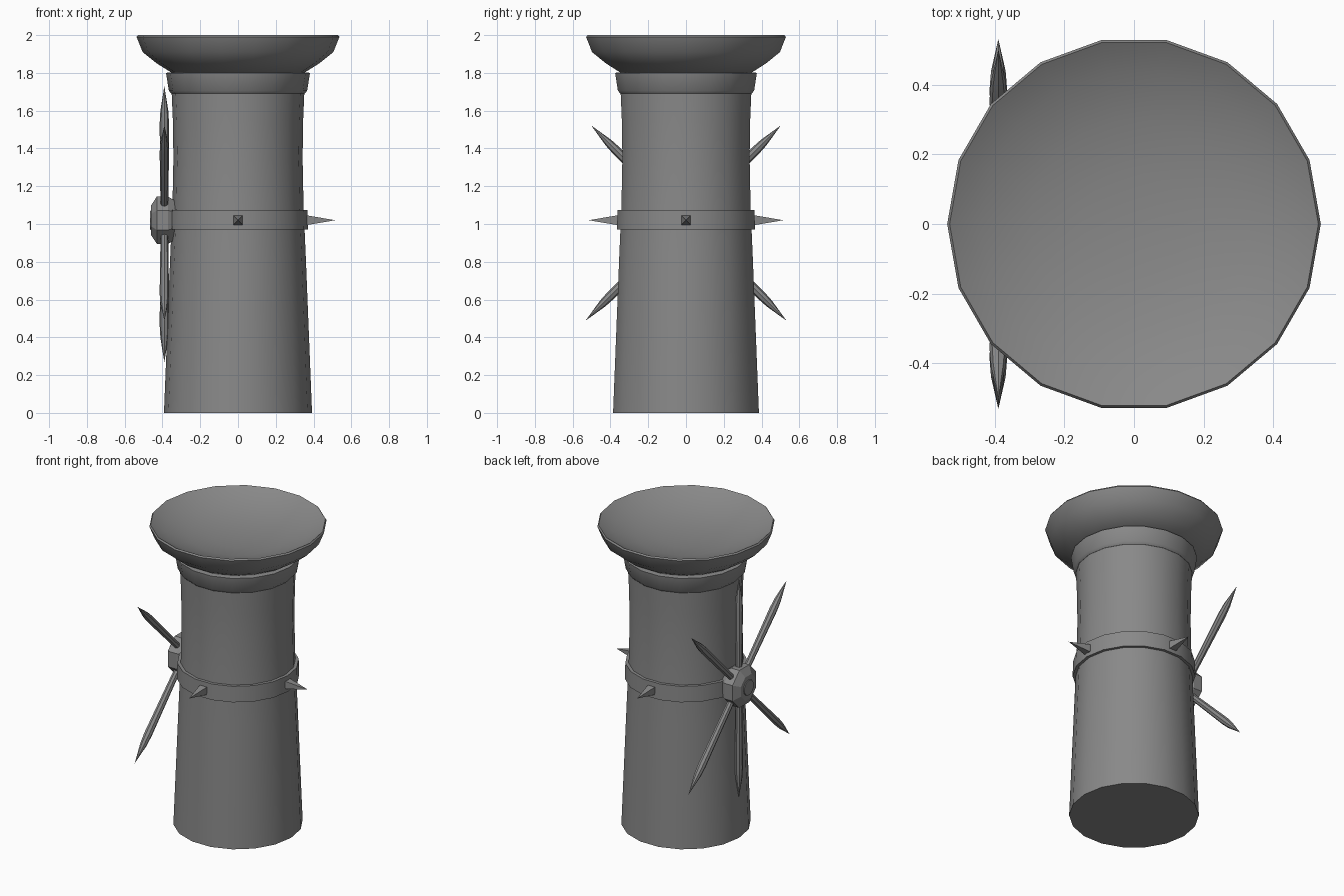
import bpy, math
from mathutils import Matrix, Vector

if "Cube" in bpy.data.objects:
    bpy.data.objects.remove(bpy.data.objects["Cube"])

SIDES = 18
MID = 1.02  # height of the belt and the wheel

metal = bpy.data.materials.new("dark grey metal")
metal.use_nodes = True
grey = (0.25, 0.25, 0.25, 1)
metal.diffuse_color = grey
metal.node_tree.nodes["Principled BSDF"].inputs["Base Color"].default_value = grey


def lathe(name, profile, sides, place=Matrix(), turn=0.0, smooth=35, closed=False):
    """Spin (radius, height) points about local z; zero radius makes a tip."""
    verts, rings, faces = [], [], []
    for r, h in profile:
        start = len(verts)
        count = 1 if r == 0 else sides
        for i in range(count):
            a = math.tau * i / sides + turn
            verts.append(place @ Vector((r * math.cos(a), r * math.sin(a), h)))
        rings.append([start + i % count for i in range(sides)])
    pairs = list(zip(rings, rings[1:]))
    if closed:
        pairs.append((rings[-1], rings[0]))
    for low, high in pairs:
        for i in range(sides):
            j = (i + 1) % sides
            loop = [low[i], low[j], high[j], high[i]]
            faces.append(list(dict.fromkeys(loop)))
    if not closed:
        if profile[0][0]:
            faces.append(rings[0][::-1])
        if profile[-1][0]:
            faces.append(rings[-1])
    mesh = bpy.data.meshes.new(name)
    mesh.from_pydata(verts, [], faces)
    mesh.materials.append(metal)
    obj = bpy.data.objects.new(name, mesh)
    bpy.context.collection.objects.link(obj)
    if smooth:
        bpy.ops.object.select_all(action='DESELECT')
        obj.select_set(True)
        bpy.context.view_layer.objects.active = obj
        bpy.ops.object.shade_smooth_by_angle(angle=math.radians(smooth))
    return obj


# Waisted column
lathe("column", [(0.392, 0), (0.376, 0.4), (0.36, 0.8), (0.347, 1.1),
                 (0.342, 1.35), (0.345, 1.55), (0.355, 1.78)], SIDES)

# Flared collar under the bowl
lathe("collar", [(0.352, 1.69), (0.366, 1.705), (0.381, 1.8), (0.34, 1.805)], SIDES)

# Shallow bowl with a rolled lip
lathe("bowl", [(0.35, 1.8), (0.43, 1.85), (0.505, 1.91), (0.537, 1.99),
               (0.53, 2), (0.512, 1.99), (0.44, 1.955), (0.3, 1.915),
               (0.15, 1.895), (0, 1.89)], SIDES, smooth=50)

# Belt around the waist
lathe("belt", [(0.33, 0.97), (0.371, 0.97), (0.368, 1.075), (0.33, 1.075)],
      SIDES, closed=True)

# Square spikes on the front, left and back of the belt
for name, angle in (("front", -90), ("left", 0), ("back", 90)):
    place = (Matrix.Translation((0, 0, MID)) @ Matrix.Rotation(math.radians(angle), 4, 'Z')
             @ Matrix.Rotation(math.pi / 2, 4, 'Y'))
    lathe(name + "_spike", [(0.035, 0.34), (0.035, 0.37), (0, 0.515)], 4, place,
          turn=math.pi / 4, smooth=0)

# Octagonal wheel hub on the right side, with its axis pointing outwards
hub_place = Matrix.Translation((0, 0, MID)) @ Matrix.Rotation(-math.pi / 2, 4, 'Y')
lathe("wheel_hub", [(0.11, 0.33), (0.135, 0.37), (0.135, 0.43), (0.085, 0.46)],
      8, hub_place, turn=math.pi / 8, smooth=0)
lathe("hub_cap", [(0.055, 0.45), (0.05, 0.465)], 12, hub_place)

# Six pointed spokes, none of them level
for angle in (-45, 0, 45, 135, 180, 225):
    length = 0.71 if abs(angle) < 90 else 0.752
    place = (Matrix.Translation((-0.39, 0, MID))
             @ Matrix.Rotation(math.radians(angle), 4, 'X'))
    lathe("spoke", [(0.02, 0.08), (0.025, length - 0.2), (0.021, length - 0.13),
                    (0, length)], 8, place)
